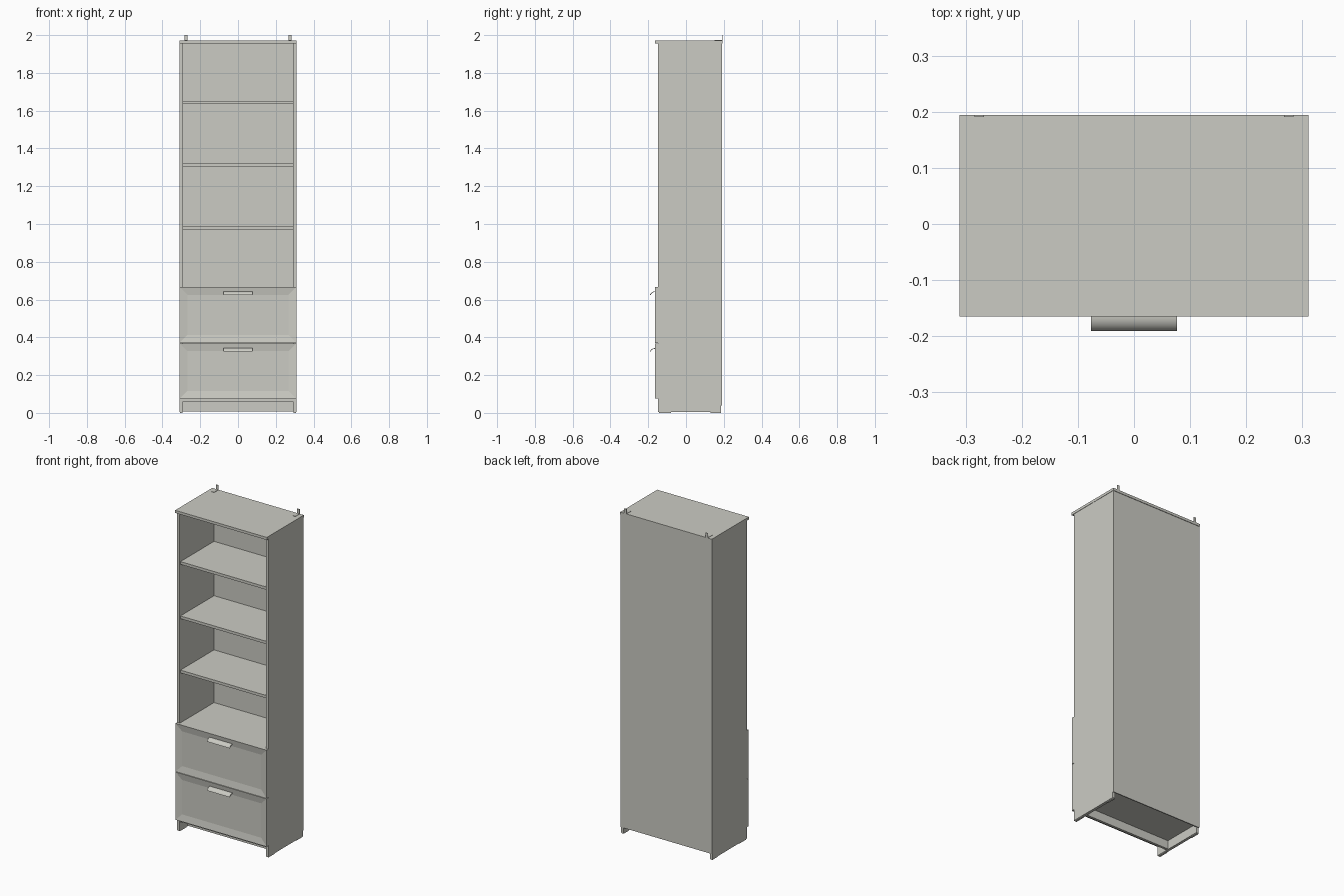
import bpy, bmesh, math

if "Cube" in bpy.data.objects:
    bpy.data.objects.remove(bpy.data.objects["Cube"])

mat = bpy.data.materials.new("warm_light_grey")
mat.diffuse_color = (0.60, 0.60, 0.55, 1)
mat.use_nodes = True
mat.node_tree.nodes["Principled BSDF"].inputs["Base Color"].default_value = mat.diffuse_color


def finish(bm, name):
    bmesh.ops.recalc_face_normals(bm, faces=bm.faces)
    me = bpy.data.meshes.new(name)
    bm.to_mesh(me)
    bm.free()
    me.materials.append(mat)
    ob = bpy.data.objects.new(name, me)
    bpy.context.collection.objects.link(ob)
    return ob


def box_bm(x, y, z):
    bm = bmesh.new()
    bmesh.ops.create_cube(bm, size=1)
    for v in bm.verts:
        for i, r in enumerate((x, y, z)):
            v.co[i] = r[0] if v.co[i] < 0 else r[1]
    return bm


def box(name, x, y, z):
    return finish(box_bm(x, y, z), name)


def extrude_x(name, pts, x0, x1):
    # closed (y, z) profile extruded along x
    bm = bmesh.new()
    f = bm.faces.new([bm.verts.new((x0, y, z)) for y, z in pts])
    r = bmesh.ops.extrude_face_region(bm, geom=[f])
    for v in r["geom"]:
        if isinstance(v, bmesh.types.BMVert):
            v.co.x = x1
    return finish(bm, name)


# carcass: sides, feet pads and wall brackets on both sides
for s, side in ((-1, "left"), (1, "right")):
    xr = sorted((s * 0.292, s * 0.309))
    box(side + "_side_panel", xr, (-0.148, 0.186), (0.005, 1.956))
    xf = sorted((s * 0.294, s * 0.307))
    box(side + "_front_foot", xf, (-0.142, -0.08), (0, 0.006))
    box(side + "_back_foot", xf, (0.13, 0.184), (0, 0.006))
    xb = sorted((s * 0.267, s * 0.284))
    extrude_x(side + "_wall_bracket",
              [(0.15, 1.97), (0.194, 1.97), (0.194, 2.0), (0.191, 2.0),
               (0.191, 1.973), (0.15, 1.973)], *xb)

box("top_panel", (-0.311, 0.311), (-0.165, 0.194), (1.955, 1.971))
box("back_panel", (-0.309, 0.309), (0.185, 0.191), (0.04, 1.956))
box("bottom_panel", (-0.293, 0.293), (-0.145, 0.186), (0.06, 0.076))
box("kick_board", (-0.293, 0.293), (-0.072, -0.057), (0.008, 0.062))

# shelves and the deck above the drawers
for i, z in enumerate((0.97, 1.302, 1.635)):
    box(f"shelf_{i + 1}", (-0.293, 0.293), (-0.14, 0.186), (z, z + 0.017))
box("drawer_deck", (-0.293, 0.293), (-0.147, 0.186), (0.648, 0.664))

# drawers with a recessed front panel and a curved pull
for name, z0, z1, hz in (("lower", 0.075, 0.368, 0.331), ("upper", 0.371, 0.666, 0.631)):
    bm = box_bm((-0.309, 0.309), (-0.165, -0.148), (z0, z1))
    bm.normal_update()
    front = min(bm.faces, key=lambda f: f.calc_center_median().y)
    bmesh.ops.inset_region(bm, faces=[front], thickness=0.058, depth=0)
    for v in front.verts:
        v.co.y += 0.007
    finish(bm, name + "_drawer_front")

    # pull lip: thin arc sloping out and down
    outer, inner = [], []
    for k in range(9):
        a = math.radians(90 + 75 * k / 8)
        for lst, r in ((outer, 1.0), (inner, 0.86)):
            lst.append((-0.164 + 0.0275 * r * math.cos(a),
                        hz - 0.012 + 0.024 * r * math.sin(a)))
    pull = extrude_x(name + "_handle", outer + inner[::-1], -0.077, 0.077)
    bpy.context.view_layer.objects.active = pull
    bpy.ops.object.select_all(action='DESELECT')
    pull.select_set(True)
    bpy.ops.object.shade_smooth_by_angle(angle=math.radians(30))
